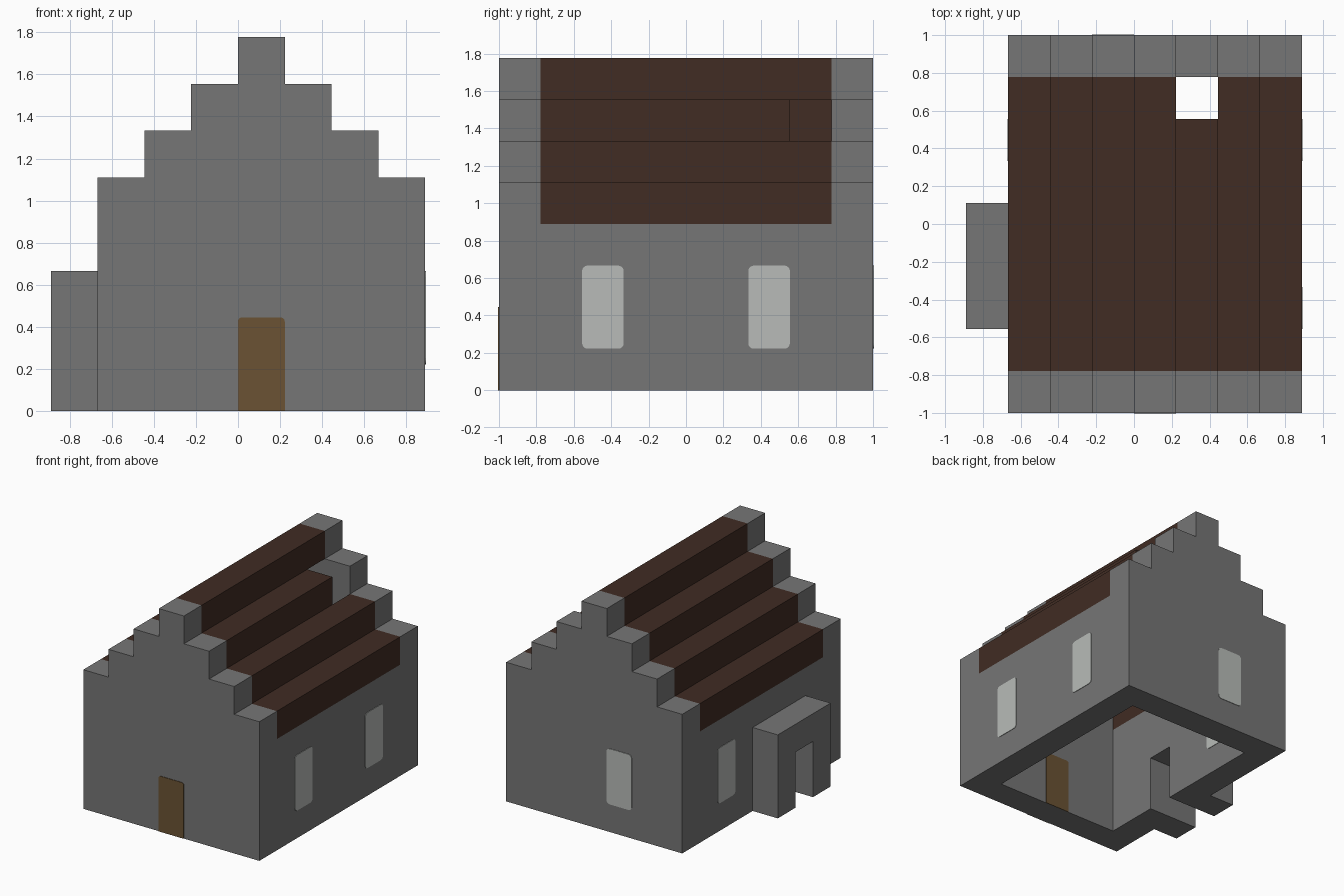
import bpy
import bmesh
from math import sin, cos, pi
from mathutils import Vector

U = 2 / 9          # one building block
SKIN = 0.004 / U   # thickness of the painted panels, in blocks

if "Cube" in bpy.data.objects:
    bpy.data.objects.remove(bpy.data.objects["Cube"], do_unlink=True)


def material(name, rgb):
    m = bpy.data.materials.new(name)
    m.use_nodes = True
    m.diffuse_color = (*rgb, 1)
    bsdf = next(n for n in m.node_tree.nodes if n.type == "BSDF_PRINCIPLED")
    bsdf.inputs["Base Color"].default_value = (*rgb, 1)
    return m


STONE = material("grey stone", (0.18, 0.18, 0.18))
ROOF = material("dark brown roof", (0.052, 0.025, 0.017))
GLASS = material("pale glass", (0.48, 0.50, 0.48))
WOOD = material("brown door wood", (0.145, 0.086, 0.034))


def prism(name, profile, axis, start, end, mat):
    """Extrude a profile, given in blocks, along x or y."""
    def place(a, b, t):
        x, y = (t, a) if axis == "x" else (a, t)
        return Vector((x - 4, y - 4.5, b)) * U

    bm = bmesh.new()
    face = bm.faces.new([bm.verts.new(place(a, b, start)) for a, b in profile])
    new = bmesh.ops.extrude_face_region(bm, geom=[face])["geom"]
    shift = place(0, 0, end) - place(0, 0, start)
    bmesh.ops.translate(bm, vec=shift,
                        verts=[v for v in new if isinstance(v, bmesh.types.BMVert)])
    bmesh.ops.recalc_face_normals(bm, faces=bm.faces)
    mesh = bpy.data.meshes.new(name)
    bm.to_mesh(mesh)
    bm.free()
    mesh.materials.append(mat)
    obj = bpy.data.objects.new(name, mesh)
    bpy.context.collection.objects.link(obj)
    return obj


def rect(a0, a1, b0, b1):
    return [(a0, b0), (a1, b0), (a1, b1), (a0, b1)]


def archway(a0, a1, top):
    """Wall outline with the doorway cut out of its foot."""
    return [(a0, 0), (3, 0), (3, 2), (4, 2), (4, 0), (a1, 0), (a1, top), (a0, top)]


def rounded(a, b0, b1, r, round_foot):
    """One block wide panel with rounded corners."""
    pts = []
    corners = [(a + 1 - r, b1 - r, 0), (a + r, b1 - r, 1)]
    if round_foot:
        corners += [(a + r, b0 + r, 2), (a + 1 - r, b0 + r, 3)]
    for ca, cb, quarter in corners:
        for s in range(5):
            t = (quarter + s / 4) * pi / 2
            pts.append((ca + r * cos(t), cb + r * sin(t)))
    if not round_foot:
        pts += [(a, b0), (a + 1, b0)]
    return pts


def panel(name, profile, axis, wall, mat):
    """Painted panel on both sides of a one block thick wall."""
    prism(name + "_low_side", profile, axis, wall - SKIN, wall, mat)
    prism(name + "_high_side", profile, axis, wall + 1, wall + 1 + SKIN, mat)


# Stepped gables
heights = [8 - abs(i - 4) for i in range(1, 8)]
steps = [(1, 0)]
for i, h in enumerate(heights, start=1):
    steps += [(i, h), (i + 1, h)]
steps.append((8, 0))
prism("front_gable", steps, "y", 0, 1, STONE)
prism("back_gable", steps, "y", 8, 9, STONE)

# Side walls and the porch over the side doorway
prism("left_wall", rect(1, 8, 0, 4), "x", 7, 8, STONE)
prism("right_wall", archway(1, 8, 4), "x", 1, 2, STONE)
prism("side_porch", archway(2, 5, 3), "x", 0, 1, STONE)

# Stepped roof beams; one stops short to leave the smoke hole
for i, h in enumerate(heights, start=1):
    prism(f"roof_beam_{i}", rect(i, i + 1, h - 1, h), "y", 1, 7 if i == 5 else 8, ROOF)

# Door and windows
panel("front_door", rounded(4, 0, 2, 0.08, False), "y", 0, WOOD)
panel("back_window", rounded(3, 1, 3, 0.13, True), "y", 8, GLASS)
panel("right_window", rounded(6, 1, 3, 0.13, True), "x", 1, GLASS)
for label, j in (("front", 2), ("rear", 6)):
    panel(f"left_{label}_window", rounded(j, 1, 3, 0.13, True), "x", 7, GLASS)
